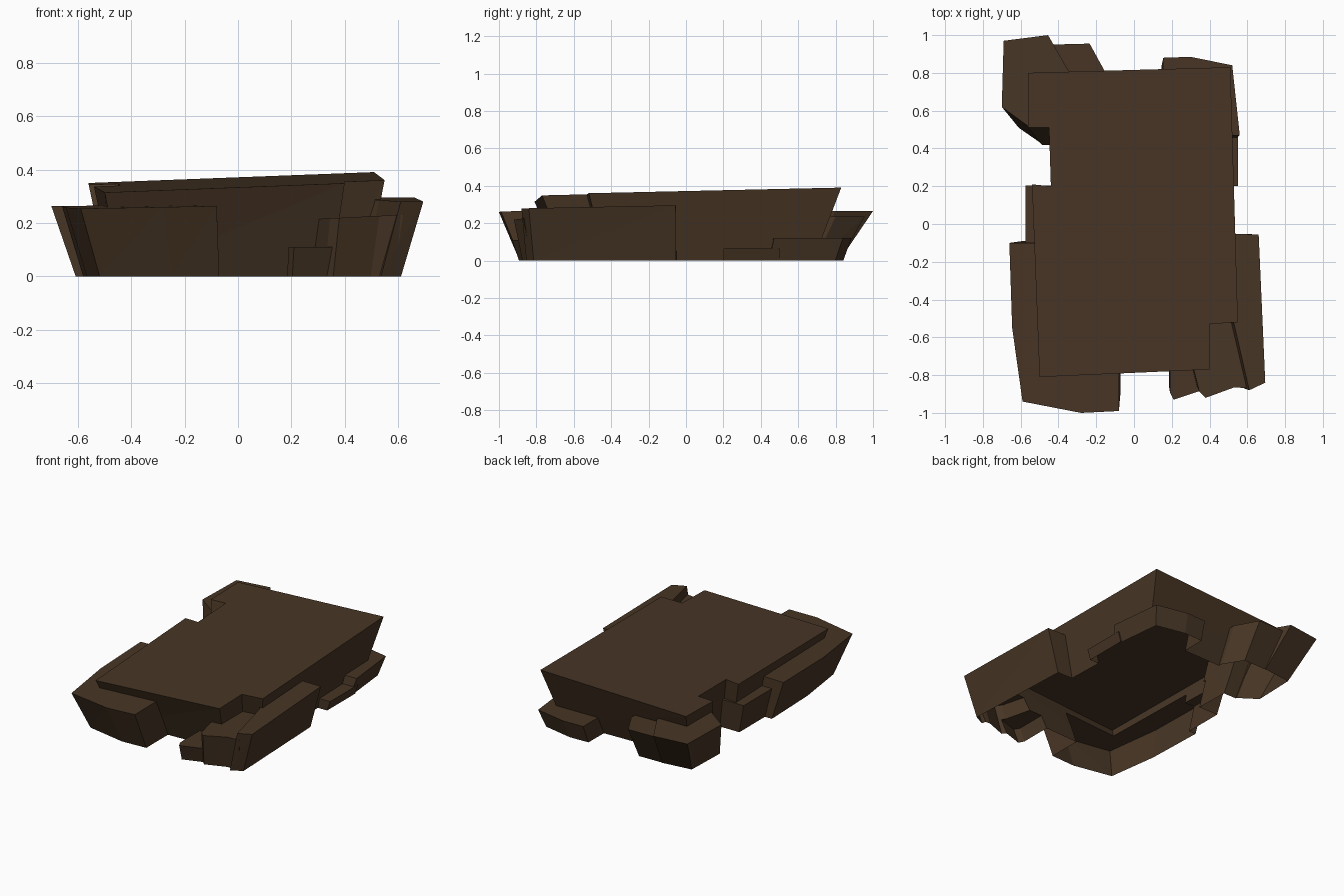
import bpy, bmesh

if "Cube" in bpy.data.objects:
    bpy.data.objects.remove(bpy.data.objects["Cube"])

rock = bpy.data.materials.new("dark_brown_rock")
rock.diffuse_color = (0.063, 0.036, 0.018, 1)
rock.use_nodes = True
rock.node_tree.nodes["Principled BSDF"].inputs["Base Color"].default_value = rock.diffuse_color


def block(name, top, kx, ky, z, tilt_x=0, tilt_y=0):
    """Flared block: the bottom is the top outline shrunk by kx, ky; the top is a tilted plane."""
    bm = bmesh.new()
    lo = [bm.verts.new((x * kx, y * ky, 0)) for x, y in top]
    hi = [bm.verts.new((x, y, z + tilt_x * x + tilt_y * y)) for x, y in top]
    bm.faces.new(hi)
    bm.faces.new(lo[::-1])
    for i in range(len(top)):
        a, b, c, d = lo[i - 1], lo[i], hi[i], hi[i - 1]
        bm.faces.new((a, b, c))
        bm.faces.new((a, c, d))
    bmesh.ops.recalc_face_normals(bm, faces=bm.faces[:])
    me = bpy.data.meshes.new(name)
    bm.to_mesh(me)
    bm.free()
    me.materials.append(rock)
    ob = bpy.data.objects.new(name, me)
    bpy.context.collection.objects.link(ob)
    return ob


def box(x0, x1, y0, y1):
    return [(x0, y0), (x1, y0), (x1, y1), (x0, y1)]


# main tilted slab with stepped corners
slab = block("rock_platform",
             [(-.5, -.81), (.4, -.77), (.4, -.53), (.55, -.52), (.51, .83),
              (-.56, .8), (-.56, .51), (-.45, .51), (-.44, .2), (-.54, .21)],
             .87, .82, .352, .0375, .0235)

# lower ledges around the slab
chunks = [
    block("front_left_ledge",
          [(-.08, -.99), (-.08, -.1), (-.66, -.1), (-.645, -.55), (-.59, -.94), (-.28, -1)],
          .88, .89, .277, .02, .012),
    block("right_ledge",
          [(.61, -.88), (.695, -.84), (.66, -.055), (.25, -.05), (.53, -.53)],
          .88, .97, .297, 0, .02),
    block("front_right_high_step",
          [(.38, -.92), (.53, -.865), (.62, -.87), (.5, -.3), (.2, -.3), (.345, -.885)],
          .94, .95, .2, .05),
    block("front_right_low_step",
          [(.21, -.93), (.36, -.88), (.36, -.4), (.19, -.4), (.19, -.89)],
          .97, .96, .11),
    block("right_low_ledge", box(.2, .55, .2, .5), .96, 1, .066),
    block("back_right_ledge",
          [(.56, .47), (.52, .84), (.3, .885), (.155, .88), (.15, .46)],
          .94, .95, .122),
    block("back_left_ledge",
          [(-.55, .51), (-.28, .52), (-.34, .8), (-.455, 1), (-.69, .97), (-.7, .62)],
          .87, .82, .27, .01),
    block("back_left_step",
          [(-.15, .5), (-.15, .8), (-.235, .955), (-.43, .95), (-.43, .5)],
          .95, .86, .235),
    block("left_ledge", box(-.575, -.2, -.15, .205), .92, .9, .2),
]

# fuse everything into one rock
for ob in chunks:
    mod = slab.modifiers.new(ob.name, 'BOOLEAN')
    mod.operation = 'UNION'
    mod.solver = 'EXACT'
    mod.object = ob
dg = bpy.context.evaluated_depsgraph_get()
fused = bpy.data.meshes.new_from_object(slab.evaluated_get(dg))
slab.modifiers.clear()
slab.data = fused
for ob in chunks:
    bpy.data.objects.remove(ob)

# hollow underside: remove the floor
bm = bmesh.new()
bm.from_mesh(fused)
floor = [f for f in bm.faces if max(v.co.z for v in f.verts) < .004]
bmesh.ops.delete(bm, geom=floor, context='FACES')
for f in bm.faces:
    f.material_index = 0
    f.smooth = False
bm.to_mesh(fused)
bm.free()
